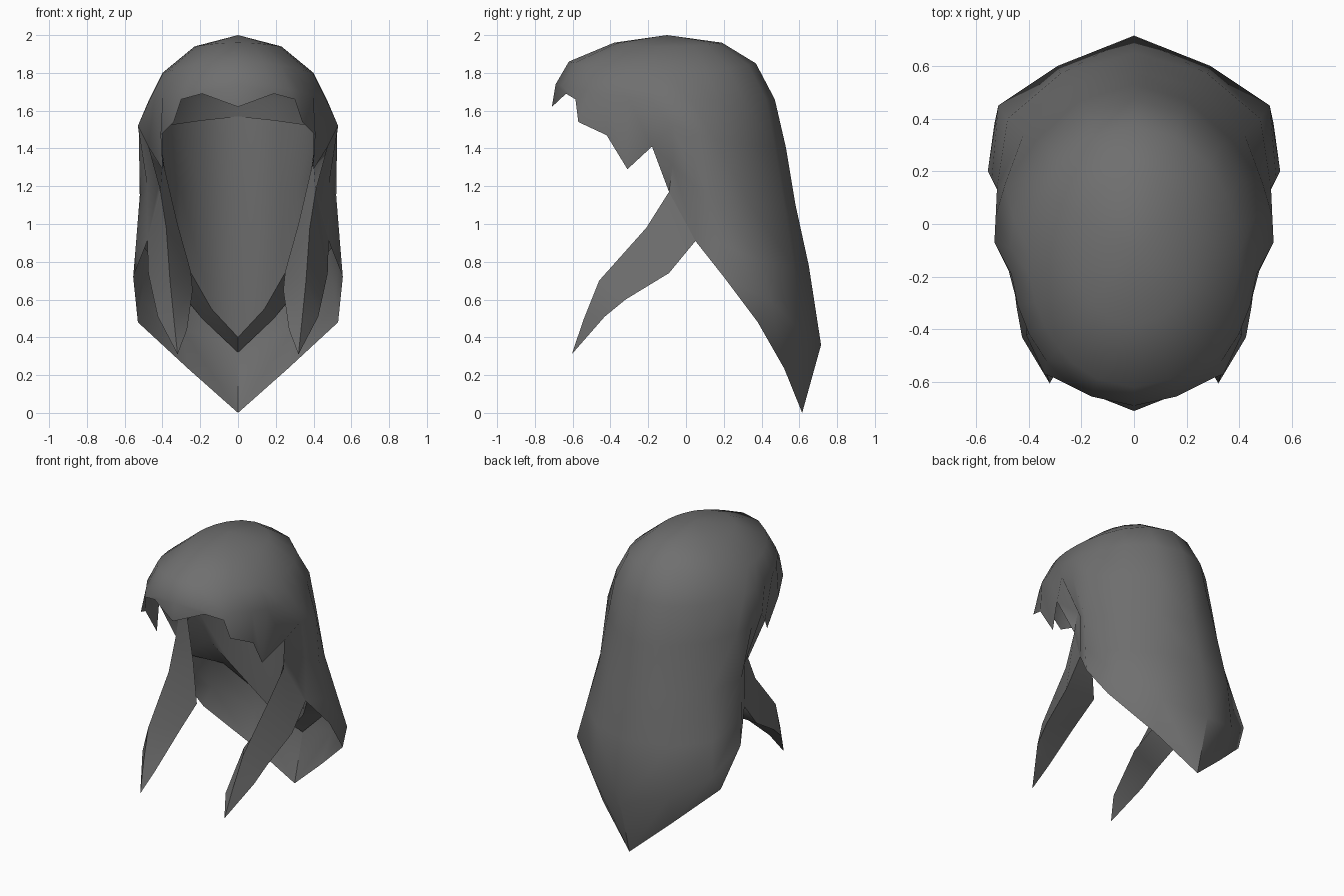
import bpy, bmesh
from math import sin, cos, radians

cube = bpy.data.objects.get("Cube")
if cube:
    bpy.data.objects.remove(cube)

grey = bpy.data.materials.new("dark grey hair")
grey.use_nodes = True
tone = (0.16, 0.16, 0.16, 1)
grey.diffuse_color = tone
grey.node_tree.nodes["Principled BSDF"].inputs["Base Color"].default_value = tone


def loft(name, strips, closed=False):
    """Skin neighbouring strips of points, then mirror across x = 0."""
    rows = max(len(s) for s in strips)
    bm = bmesh.new()
    grid = []
    for s in strips:
        padded = s + [s[-1]] * (rows - len(s))
        grid.append([bm.verts.new(p) for p in padded])
    pairs = list(zip(grid, grid[1:]))
    if closed:
        pairs.append((grid[-1], grid[0]))
    for a, b in pairs:
        for i in range(rows - 1):
            bm.faces.new((a[i], a[i + 1], b[i + 1], b[i]))
    bmesh.ops.remove_doubles(bm, verts=bm.verts, dist=0.0005)
    bmesh.ops.recalc_face_normals(bm, faces=bm.faces)
    mesh = bpy.data.meshes.new(name)
    bm.to_mesh(mesh)
    bm.free()
    mesh.materials.append(grey)
    ob = bpy.data.objects.new(name, mesh)
    bpy.context.collection.objects.link(ob)
    bpy.ops.object.select_all(action="DESELECT")
    ob.select_set(True)
    bpy.context.view_layer.objects.active = ob
    mirror = ob.modifiers.new("mirror", "MIRROR")
    mirror.use_clip = True
    bpy.ops.object.modifier_apply(modifier="mirror")
    bpy.ops.object.shade_smooth_by_angle(angle=radians(50))
    return ob


# Crown rings: front y, back y, half width, front z, side z, back z
RINGS = [(-.38, .19, .23, 1.96, 1.94, 1.96),
         (-.62, .37, .40, 1.86, 1.80, 1.85),
         (-.69, .47, .47, 1.74, 1.66, 1.66)]


def crown(deg):
    t = radians(deg)
    pts = [(0, -.1, 2)]
    for yf, yb, w, zf, zs, zb in RINGS:
        c = cos(t)
        z = zs + ((zf if c > 0 else zb) - zs) * c * c
        x = 0 if deg in (0, 180) else w * sin(t)
        pts.append((x, (yf + yb) / 2 - (yb - yf) / 2 * c, z))
    return pts


# Strips from the front centre round to the back centre: angle, points below the crown
FRINGE = [
    (0, [(0, -.71, 1.62)]),
    (20, [(.19, -.635, 1.69)]),
    (35, [(.30, -.585, 1.66)]),
    (45, [(.34, -.57, 1.54)]),
    (58, [(.41, -.42, 1.47)]),
    (70, [(.40, -.31, 1.29)]),
    (82, [(.475, -.18, 1.41)]),
]
BACK = [
    (92, [(.53, -.07, 1.52), (.40, -.07, 1.31), (.41, -.09, 1.17)]),
    (103, [(.525, .03, 1.48), (.48, .05, 1.2), (.48, .05, .91)]),
    (118, [(.49, .15, 1.45), (.52, .14, 1.15), (.54, .17, .9), (.555, .20, .72)]),
    (135, [(.37, .32, 1.42), (.42, .34, 1.1), (.48, .40, .8), (.515, .45, .59), (.53, .38, .48)]),
    (157, [(.20, .47, 1.41), (.24, .52, 1.1), (.28, .57, .78), (.29, .60, .44), (.265, .52, .235)]),
    (180, [(0, .53, 1.4), (0, .58, 1.1), (0, .65, .78), (0, .715, .36), (0, .615, 0)]),
]
loft("outer_hair", [crown(a) + p for a, p in FRINGE + BACK])

# Lining behind the neck: top, middle, lower edge, then back to the outer hair
loft("back_lining", [
    [(.42, -.02, 1.5), (.40, .00, 1.35), (.40, .03, 1.25), (.475, .05, 1.08)],
    [(.42, .11, 1.52), (.38, .13, 1.25), (.36, .20, 1.05), (.535, .17, .92)],
    [(.33, .27, 1.53), (.31, .30, 1.2), (.30, .36, .83), (.42, .44, .78)],
    [(.19, .41, 1.55), (.18, .44, 1.15), (.14, .51, .55), (.19, .63, .50)],
    [(0, .49, 1.57), (0, .51, 1.1), (0, .60, .4), (0, .70, .32)],
])

# Front locks: front edge, outer rear edge and inner rear edge, joined at the tip
tip = (.32, -.605, .31)
loft("front_locks", [
    [(.40, -.07, 1.31), (.41, -.09, 1.17), (.38, -.21, .98), (.36, -.46, .70), (.34, -.54, .50), tip],
    [(.41, -.03, 1.27), (.48, .05, .91), (.475, -.09, .74), (.445, -.32, .60), (.425, -.43, .51), tip],
    [(.39, .00, 1.3), (.32, -.03, 1.0), (.25, -.09, .75), (.24, -.28, .65), (.27, -.52, .44), tip],
], closed=True)
